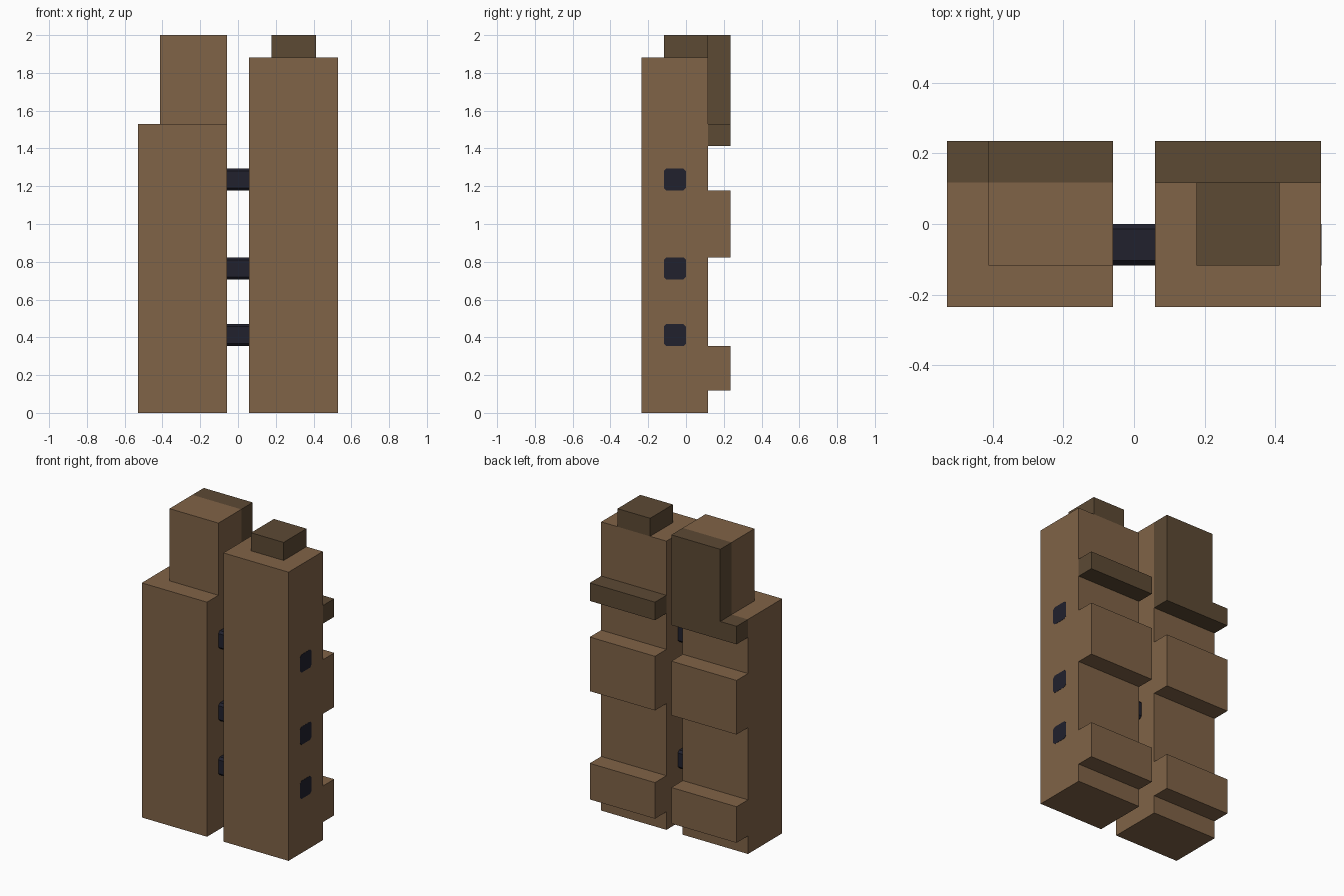
import bpy
import bmesh
from mathutils import Vector

if "Cube" in bpy.data.objects:
    bpy.data.objects.remove(bpy.data.objects["Cube"])

U = 2 / 17  # block unit: the model is 17 units tall


def make_material(name, colour):
    mat = bpy.data.materials.new(name)
    mat.use_nodes = True
    mat.diffuse_color = (*colour, 1)
    mat.node_tree.nodes["Principled BSDF"].inputs["Base Color"].default_value = (*colour, 1)
    return mat


brown = make_material("brown", (0.216, 0.125, 0.063))
dark_brown = make_material("dark brown", (0.107, 0.067, 0.034))
navy = make_material("dark navy", (0.015, 0.015, 0.026))


def extrude(name, profile, axis, start, end, mat):
    """Extrude a 2D profile (in units) along x or y; the profile is (y, z) or (x, z)."""
    bm = bmesh.new()
    place = (lambda a, b: (start, a, b)) if axis == "x" else (lambda a, b: (a, start, b))
    face = bm.faces.new([bm.verts.new(Vector(place(a, b)) * U) for a, b in profile])
    step = Vector((end - start, 0, 0) if axis == "x" else (0, end - start, 0)) * U
    made = bmesh.ops.extrude_face_region(bm, geom=[face])["geom"]
    bmesh.ops.translate(bm, vec=step, verts=[v for v in made if isinstance(v, bmesh.types.BMVert)])
    bmesh.ops.recalc_face_normals(bm, faces=bm.faces)
    mesh = bpy.data.meshes.new(name)
    bm.to_mesh(mesh)
    bm.free()
    mesh.materials.append(mat)
    obj = bpy.data.objects.new(name, mesh)
    bpy.context.collection.objects.link(obj)
    return obj


def rect(a0, a1, b0, b1):
    return [(a0, b0), (a1, b0), (a1, b1), (a0, b1)]


def tower_profile(height):
    """Side outline with two ledges stepping out at the back."""
    points = [(-2, 0), (1, 0)]
    for low, high in ((1, 3), (7, 10)):
        points += [(1, low), (2, low), (2, high), (1, high)]
    return points + [(1, height), (-2, height)]


# Left tower with its dark cap and back ledge
extrude("left_tower", tower_profile(16), "x", 0.5, 4.5, brown)
extrude("left_cap", rect(1.5, 3.5, 16, 17), "y", -1, 1, dark_brown)
extrude("left_back_ledge", rect(0.5, 4.5, 12, 13), "y", 1, 2, dark_brown)

# Right tower with its raised block and stepped dark back
extrude("right_tower", tower_profile(13), "x", -4.5, -0.5, brown)
extrude("right_upper_block", rect(-3.5, -0.5, 13, 17), "y", -1, 1, brown)
extrude("right_back_panel",
        [(-4.5, 12), (-0.5, 12), (-0.5, 17), (-3.5, 17), (-3.5, 13), (-4.5, 13)],
        "y", 1, 2, dark_brown)

# Connecting rods with clipped corners, showing on the left tower's outer side
c = 0.12
for name, z in (("lower", 3), ("middle", 6), ("upper", 10)):
    outline = [(-1 + c, z), (-c, z), (0, z + c), (0, z + 1 - c),
               (-c, z + 1), (-1 + c, z + 1), (-1, z + 1 - c), (-1, z + c)]
    extrude(name + "_rod", outline, "x", -1.5, 4.51, navy)
